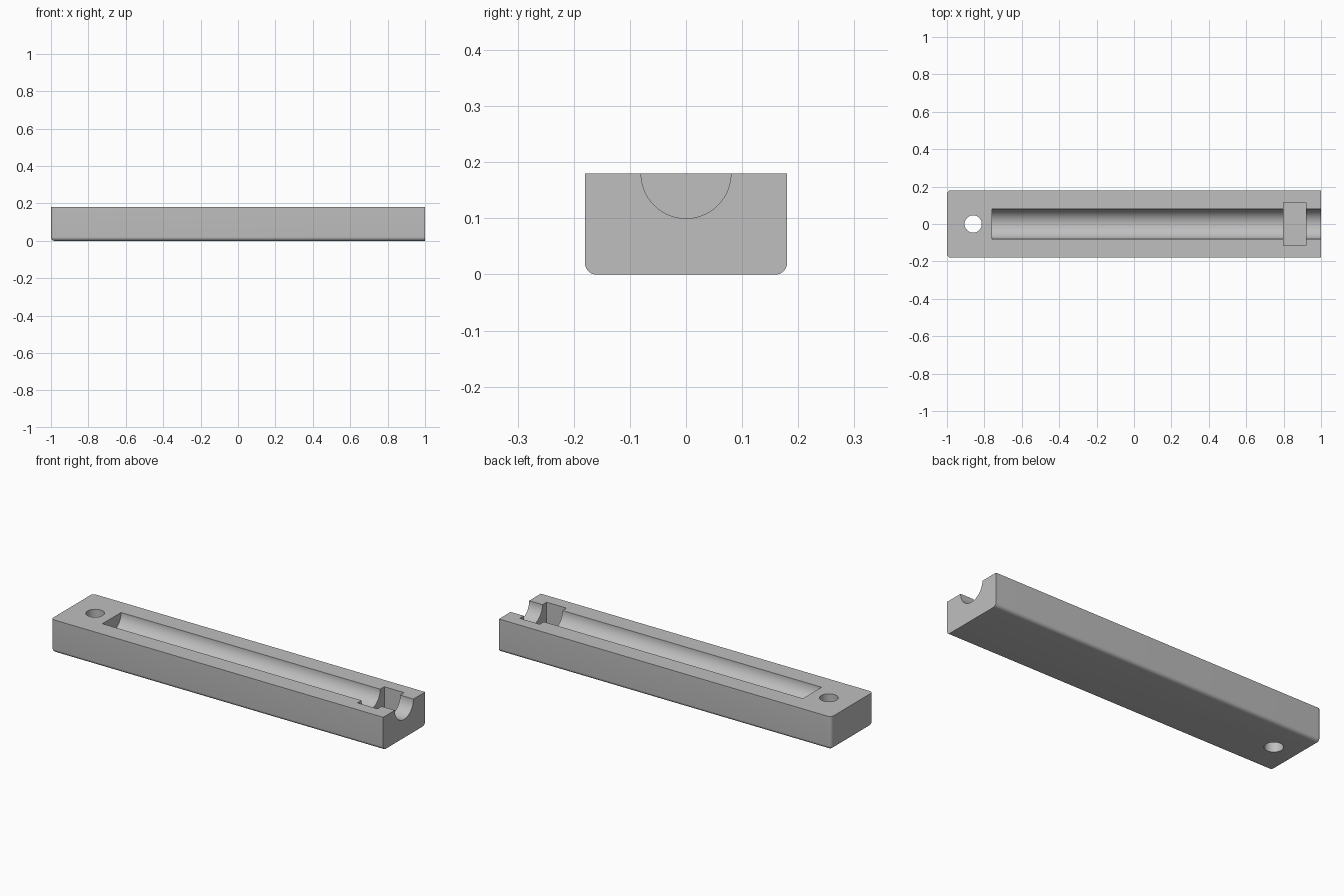
import bpy
import bmesh
import math
from mathutils import Matrix

if "Cube" in bpy.data.objects:
    bpy.data.objects.remove(bpy.data.objects["Cube"], do_unlink=True)

LENGTH, WIDTH, HEIGHT = 2.0, 0.36, 0.18

grey = bpy.data.materials.new("plain grey")
grey.use_nodes = True
colour = (0.52, 0.52, 0.52, 1)
grey.diffuse_color = colour
grey.node_tree.nodes["Principled BSDF"].inputs["Base Color"].default_value = colour


def make_object(name, bm):
    mesh = bpy.data.meshes.new(name)
    bm.to_mesh(mesh)
    bm.free()
    mesh.materials.append(grey)
    obj = bpy.data.objects.new(name, mesh)
    bpy.context.collection.objects.link(obj)
    return obj


def box(size, centre):
    bm = bmesh.new()
    bmesh.ops.create_cube(bm, size=1)
    bmesh.ops.scale(bm, vec=size, verts=bm.verts)
    bmesh.ops.translate(bm, vec=centre, verts=bm.verts)
    return bm


def cylinder(radius, depth, centre, along_x=False):
    bm = bmesh.new()
    turn = Matrix.Rotation(math.pi / 2, 4, "Y") if along_x else Matrix()
    bmesh.ops.create_cone(bm, cap_ends=True, segments=96, radius1=radius, radius2=radius,
                          depth=depth, matrix=Matrix.Translation(centre) @ turn)
    return bm


# Block: rounded along the bottom and the closed end, sharp at the open end and top
bm = box((LENGTH, WIDTH, HEIGHT), (0, 0, HEIGHT / 2))
rounded = []
for edge in bm.edges:
    a, b = (v.co for v in edge.verts)
    mid = (a + b) / 2
    on_top = mid.z > HEIGHT - 0.01
    at_open_end = mid.x > LENGTH / 2 - 0.01
    if not on_top and not at_open_end:
        rounded.append(edge)
bmesh.ops.bevel(bm, geom=rounded, offset=0.02, segments=8, profile=0.5, affect="EDGES")
block = make_object("channel_block", bm)

# Cutters: long round channel, cross slot, and hanging hole
cutters = [
    make_object("channel_cutter", cylinder(0.08, 1.96, (0.22, 0, HEIGHT), True)),
    make_object("slot_cutter", box((0.12, 0.23, 0.23), (0.86, 0, HEIGHT))),
    make_object("hole_cutter", cylinder(0.046, 0.6, (-0.86, 0, HEIGHT / 2))),
]
for cutter in cutters:
    cut = block.modifiers.new(cutter.name, "BOOLEAN")
    cut.operation = "DIFFERENCE"
    cut.solver = "EXACT"
    cut.object = cutter

# Apply the cuts, then remove the cutters
bpy.context.view_layer.objects.active = block
block.select_set(True)
for cutter in cutters:
    cutter.select_set(False)
    bpy.ops.object.modifier_apply(modifier=cutter.name)
    bpy.data.objects.remove(cutter, do_unlink=True)

# Smooth curved surfaces, keeping the cut edges crisp
bpy.ops.object.shade_smooth_by_angle(angle=math.radians(30))
